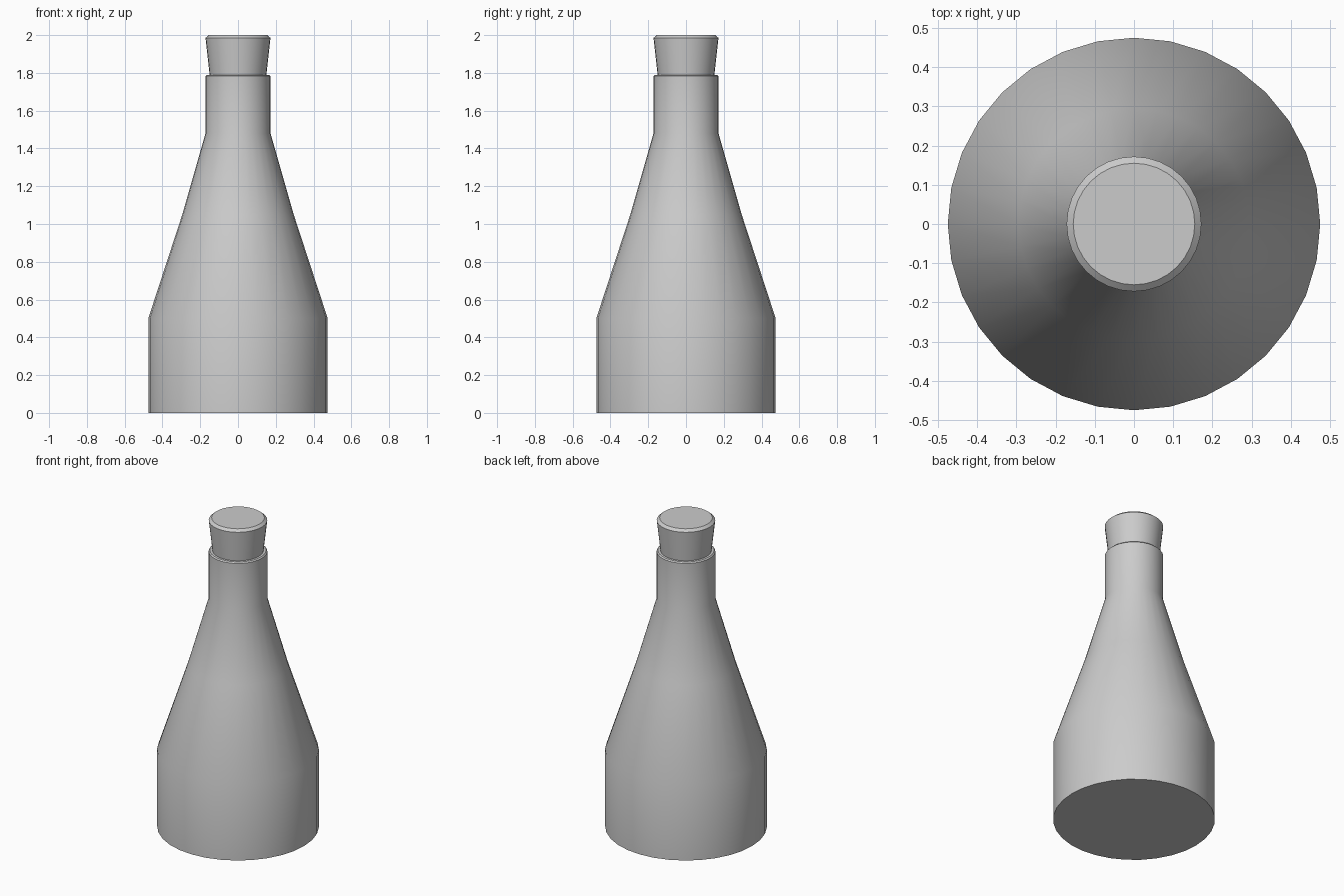
import bpy, bmesh, math

if "Cube" in bpy.data.objects:
    bpy.data.objects.remove(bpy.data.objects["Cube"])

SIDES = 32


def lathe(name, profile):
    """Spin a (radius, z) profile around z; zero radius makes a pole, caps are n-gons."""
    bm = bmesh.new()
    rings = [[bm.verts.new((r * math.cos(2 * math.pi * i / SIDES),
                            r * math.sin(2 * math.pi * i / SIDES), z))
              for i in range(SIDES)] for r, z in profile]
    for a, b in zip(rings, rings[1:]):
        for i in range(SIDES):
            j = (i + 1) % SIDES
            bm.faces.new((a[i], a[j], b[j], b[i]))
    bm.faces.new(rings[0][::-1])
    bm.faces.new(rings[-1])
    mesh = bpy.data.meshes.new(name)
    bm.to_mesh(mesh)
    bm.free()
    obj = bpy.data.objects.new(name, mesh)
    bpy.context.collection.objects.link(obj)
    bpy.ops.object.select_all(action='DESELECT')
    obj.select_set(True)
    bpy.context.view_layer.objects.active = obj
    bpy.ops.object.shade_smooth_by_angle(angle=math.radians(30))
    return obj


# Bottle: straight base, tapered shoulder, straight neck, rim and recessed mouth
lathe("bottle", [(0.475, 0), (0.475, 0.5), (0.295, 1.05), (0.172, 1.48),
                 (0.172, 1.783), (0.165, 1.79), (0.149, 1.79), (0.14, 1.70)])

# Tapered stopper with a bevelled top, pushed into the neck
lathe("stopper", [(0.138, 1.68), (0.149, 1.78), (0.172, 1.985), (0.155, 2.0)])
